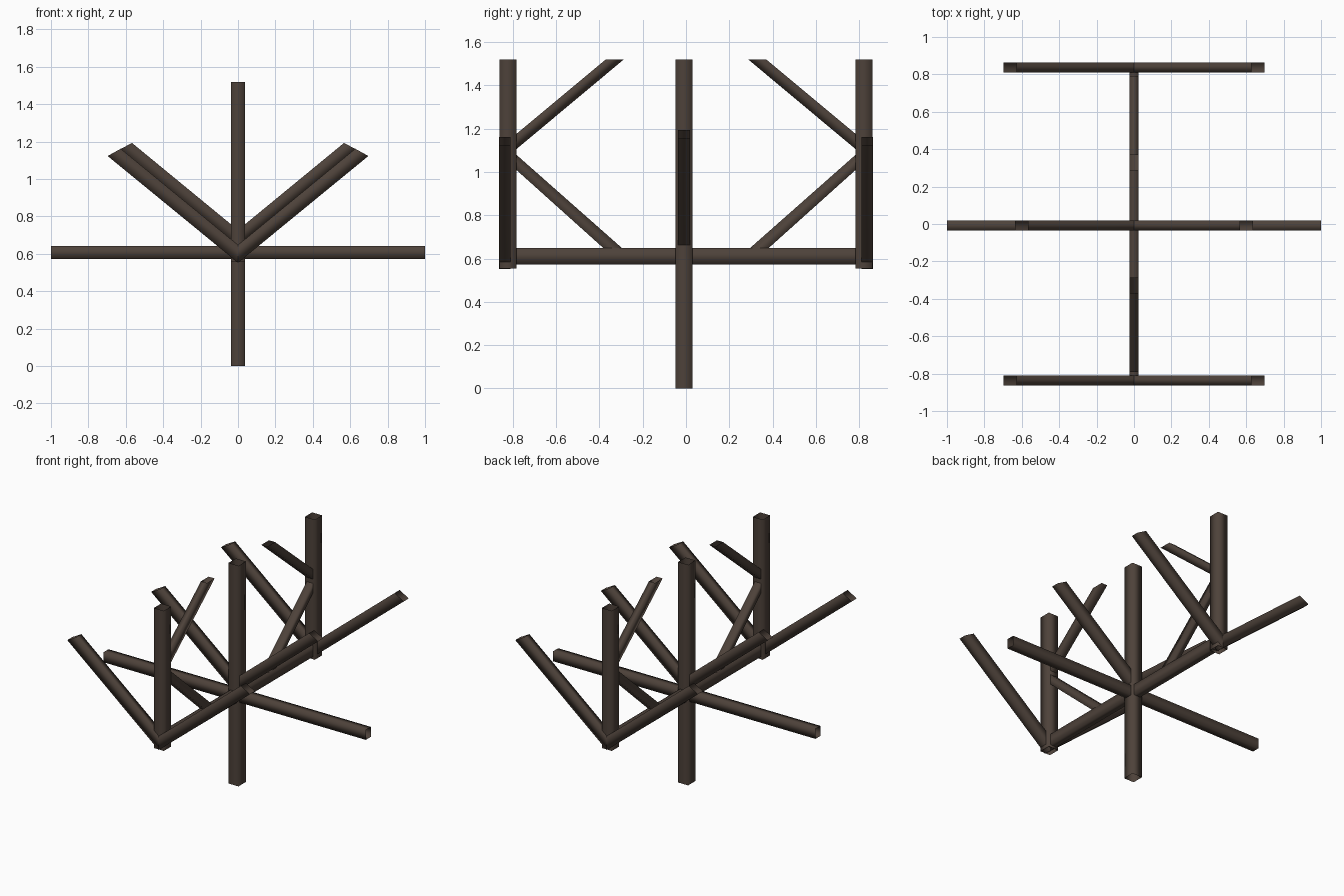
import bpy, bmesh
from mathutils import Vector

if "Cube" in bpy.data.objects:
    bpy.data.objects.remove(bpy.data.objects["Cube"])

wood = bpy.data.materials.new("dark brown wood")
wood.diffuse_color = (0.075, 0.054, 0.042, 1)
wood.use_nodes = True
wood.node_tree.nodes["Principled BSDF"].inputs["Base Color"].default_value = wood.diffuse_color


def beam(name, start, end, side):
    """Open-ended square tube. start and end are edge pairs (a, b) at the
    two ends of the beam; side is the half-width vector across them."""
    s = Vector(side)
    bm = bmesh.new()
    rings = []
    for a, b in (start, end):
        a, b = Vector(a), Vector(b)
        rings.append([bm.verts.new(p) for p in (a - s, a + s, b + s, b - s)])
    for i in range(4):
        j = (i + 1) % 4
        bm.faces.new((rings[0][i], rings[0][j], rings[1][j], rings[1][i]))
    # orient the walls outward from the beam's middle
    mid = sum((v.co for v in bm.verts), Vector()) / 8
    for f in bm.faces:
        f.normal_update()
        if f.normal.dot(f.calc_center_median() - mid) < 0:
            f.normal_flip()
        f.smooth = True
    mesh = bpy.data.meshes.new(name)
    bm.to_mesh(mesh)
    bm.free()
    mesh.materials.append(wood)
    ob = bpy.data.objects.new(name, mesh)
    bpy.context.collection.objects.link(ob)
    return ob


def post(name, y, z0, z1):
    beam(name, ((0, y - 0.04, z0), (0, y + 0.04, z0)),
         ((0, y - 0.04, z1), (0, y + 0.04, z1)), (0.038, 0, 0))


MID = -0.009  # the centre frame sits slightly forward

# upright posts
post("centre_post", MID, 0, 1.52)
post("front_post", -0.822, 0.555, 1.52)
post("back_post", 0.822, 0.555, 1.52)

# horizontal beams
beam("cross_beam", ((-1, MID, 0.573), (-1, MID, 0.642)),
     ((1, MID, 0.573), (1, MID, 0.642)), (0, 0.027, 0))
beam("long_beam", ((0, -0.822, 0.573), (0, -0.822, 0.648)),
     ((0, 0.822, 0.573), (0, 0.822, 0.648)), (0.025, 0, 0))

for sx, label in ((-1, "left"), (1, "right")):
    # rafters rising sideways from the front and back posts
    for y, where in ((-0.837, "front"), (0.837, "back")):
        beam(f"{where}_{label}_rafter", ((0, y, 0.552), (0, y, 0.647)),
             ((sx * 0.697, y, 1.123), (sx * 0.627, y, 1.162)), (0, 0.027, 0))
    # rafters of the centre post
    beam(f"centre_{label}_rafter", ((0, MID, 0.632), (0, MID, 0.727)),
         ((sx * 0.637, MID, 1.155), (sx * 0.567, MID, 1.193)), (0, 0.027, 0))

for sy, label in ((-1, "front"), (1, "back")):
    # thin braces between the end posts, the long beam and the ridge
    beam(f"{label}_upper_brace", ((0, sy * 0.79, 1.10), (0, sy * 0.79, 1.17)),
         ((0, sy * 0.287, 1.52), (0, sy * 0.37, 1.52)), (0.023, 0, 0))
    beam(f"{label}_lower_brace", ((0, sy * 0.79, 1.015), (0, sy * 0.79, 1.085)),
         ((0, sy * 0.378, 0.645), (0, sy * 0.292, 0.645)), (0.023, 0, 0))
